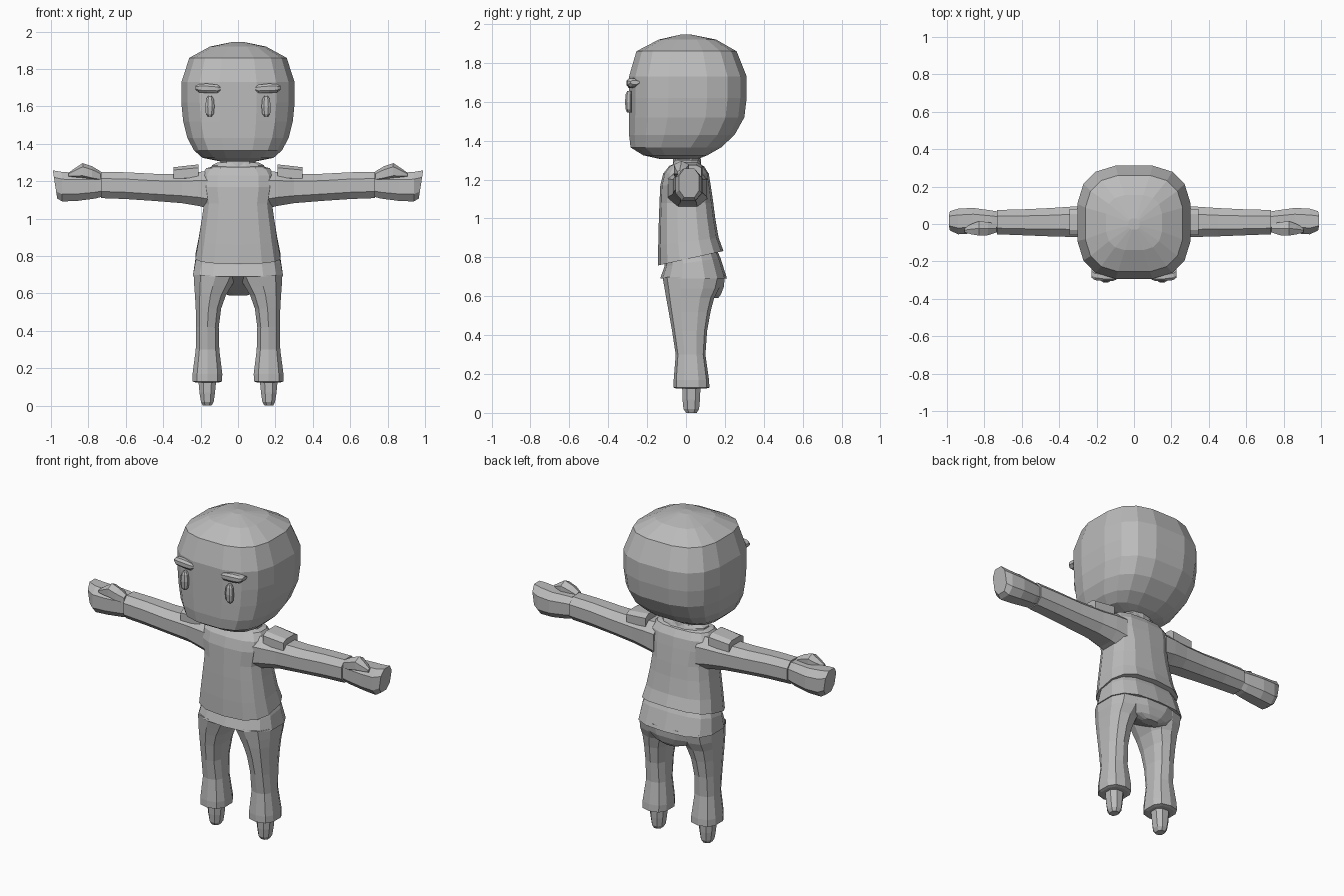
import bpy, bmesh, math
from mathutils import Vector

grey = bpy.data.materials.new("plain grey")
grey.diffuse_color = (0.5, 0.5, 0.5, 1)


def section(n, e):
    """Unit rounded-square outline with flat sides facing the axes."""
    pts = []
    for i in range(n):
        a = (i + 0.5) * 2 * math.pi / n
        c, s = math.cos(a), math.sin(a)
        pts.append((math.copysign(abs(c) ** (2 / e), c), math.copysign(abs(s) ** (2 / e), s)))
    m = max(p[0] for p in pts)
    return [(p[0] / m, p[1] / m) for p in pts]


def loft(name, rings, n=8, e=2.3, axis='z', mirror=False):
    """Rings are (t, a0, a1, b0, b1[, slope]); a,b = x,y along z, y,z along x, x,z along y."""
    bm = bmesh.new()
    loops = []
    for r in rings:
        t, a0, a1, b0, b1 = r[:5]
        k = r[5] if len(r) > 5 else 0
        loop = []
        for u, v in section(n, e):
            a = (a0 + a1) / 2 + u * (a1 - a0) / 2
            b = (b0 + b1) / 2 + v * (b1 - b0) / 2
            h = t + k * b
            co = {'z': (a, b, h), 'x': (h, a, b), 'y': (a, h, b)}[axis]
            loop.append(bm.verts.new(co))
        loops.append(loop)
    for p, q in zip(loops, loops[1:]):
        for i in range(n):
            j = (i + 1) % n
            bm.faces.new((p[i], p[j], q[j], q[i]))
    bm.faces.new(loops[0][::-1])
    bm.faces.new(loops[-1])
    if mirror:
        g = bmesh.ops.duplicate(bm, geom=bm.verts[:] + bm.edges[:] + bm.faces[:])
        for v in g['geom']:
            if isinstance(v, bmesh.types.BMVert):
                v.co.x *= -1
    bmesh.ops.recalc_face_normals(bm, faces=bm.faces[:])
    me = bpy.data.meshes.new(name)
    bm.to_mesh(me)
    bm.free()
    me.materials.append(grey)
    ob = bpy.data.objects.new(name, me)
    bpy.context.collection.objects.link(ob)
    return ob


# head: rounded block with a flattish face
loft("head", [
    (1.305, -.09, .09, -.13, .06), (1.325, -.19, .19, -.22, .11),
    (1.365, -.235, .235, -.285, .18), (1.43, -.27, .27, -.293, .25),
    (1.52, -.293, .293, -.293, .30), (1.62, -.303, .303, -.293, .312),
    (1.73, -.303, .303, -.293, .312), (1.86, -.26, .26, -.255, .26),
    (1.92, -.15, .15, -.14, .155), (1.945, -.03, .03, -.03, .03)], n=16, e=2.9)

# eyes and brows
loft("eyes", [(1.545, .142, .16, -.303, -.28), (1.56, .13, .172, -.31, -.28),
              (1.60, .126, .175, -.314, -.28), (1.64, .13, .17, -.31, -.28),
              (1.655, .14, .16, -.303, -.28)], mirror=True)
loft("eyebrows", [(.093, -.296, -.27, 1.685, 1.705), (.11, -.304, -.27, 1.672, 1.716),
                  (.165, -.305, -.26, 1.672, 1.722), (.21, -.30, -.25, 1.675, 1.72),
                  (.228, -.286, -.24, 1.69, 1.71)], axis='x', mirror=True)

# neck and collar
loft("neck", [(1.22, -.10, .10, -.07, .08), (1.34, -.09, .09, -.06, .07)], n=10)
loft("collar", [(1.24, -.145, .145, -.085, .095), (1.285, -.14, .14, -.065, .075),
                (1.30, -.11, .11, -.06, .07)], n=12)

# shirt
loft("shirt", [
    (.79, -.228, .228, -.14, .19, .22), (.88, -.212, .212, -.14, .165, .12),
    (1.0, -.193, .193, -.137, .148), (1.08, -.182, .182, -.134, .138),
    (1.17, -.198, .198, -.13, .125), (1.23, -.195, .195, -.115, .115),
    (1.27, -.17, .17, -.085, .09), (1.28, -.13, .13, -.06, .06)], n=14, e=2.8)
# lower hem of the under shirt
loft("shirt_hem", [(.69, -.242, .242, -.13, .208), (.77, -.228, .228, -.108, .175, .15),
                   (.85, -.2, .2, -.10, .15)], n=14, e=2.8)

# trousers
loft("trouser_seat", [(.59, -.05, .05, .11, .165), (.61, -.11, .11, .07, .18),
                      (.65, -.17, .17, -.01, .195), (.71, -.23, .23, -.11, .2)], n=12, e=2.5)
loft("trouser_legs", [
    (.125, .10, .23, -.045, .10), (.13, .085, .243, -.06, .117), (.17, .084, .243, -.06, .115),
    (.30, .10, .226, -.05, .097), (.42, .103, .224, -.068, .105),
    (.52, .09, .226, -.085, .122), (.59, .065, .23, -.097, .14),
    (.64, .035, .234, -.105, .165), (.70, .0, .236, -.115, .18)], n=10, e=2.6, mirror=True)
# feet
loft("feet", [(0, .142, .188, 0, .055), (.02, .13, .198, -.013, .067),
              (.07, .123, .206, -.018, .072), (.15, .115, .213, -.02, .075)], n=8, mirror=True)

# arms
loft("sleeves", [
    (.14, -.095, .11, 1.05, 1.255), (.21, -.088, .105, 1.068, 1.25),
    (.30, -.07, .095, 1.083, 1.24), (.45, -.066, .085, 1.095, 1.24),
    (.60, -.06, .078, 1.105, 1.248), (.732, -.055, .075, 1.11, 1.25)],
    n=8, e=2.5, axis='x', mirror=True)
loft("shoulder_pads", [(.212, -.062, .085, 1.20, 1.29), (.345, -.058, .08, 1.20, 1.275)],
     n=8, e=3.5, axis='x', mirror=True)
# hands: mitten with a thumb on the upper front
loft("hands", [
    (.72, -.045, .065, 1.12, 1.24), (.76, -.045, .072, 1.108, 1.245),
    (.86, -.05, .086, 1.095, 1.245), (.94, -.055, .082, 1.092, 1.25),
    (.795, -.035, .068, 1.108, 1.258, .155)],
    n=8, e=2.6, axis='x', mirror=True)
loft("thumbs", [
    (.735, -.045, .0, 1.20, 1.25), (.78, -.06, .01, 1.205, 1.275),
    (.83, -.062, .015, 1.215, 1.292), (.87, -.055, .0, 1.22, 1.268),
    (.905, -.045, -.02, 1.225, 1.245)], n=6, axis='x', mirror=True)
